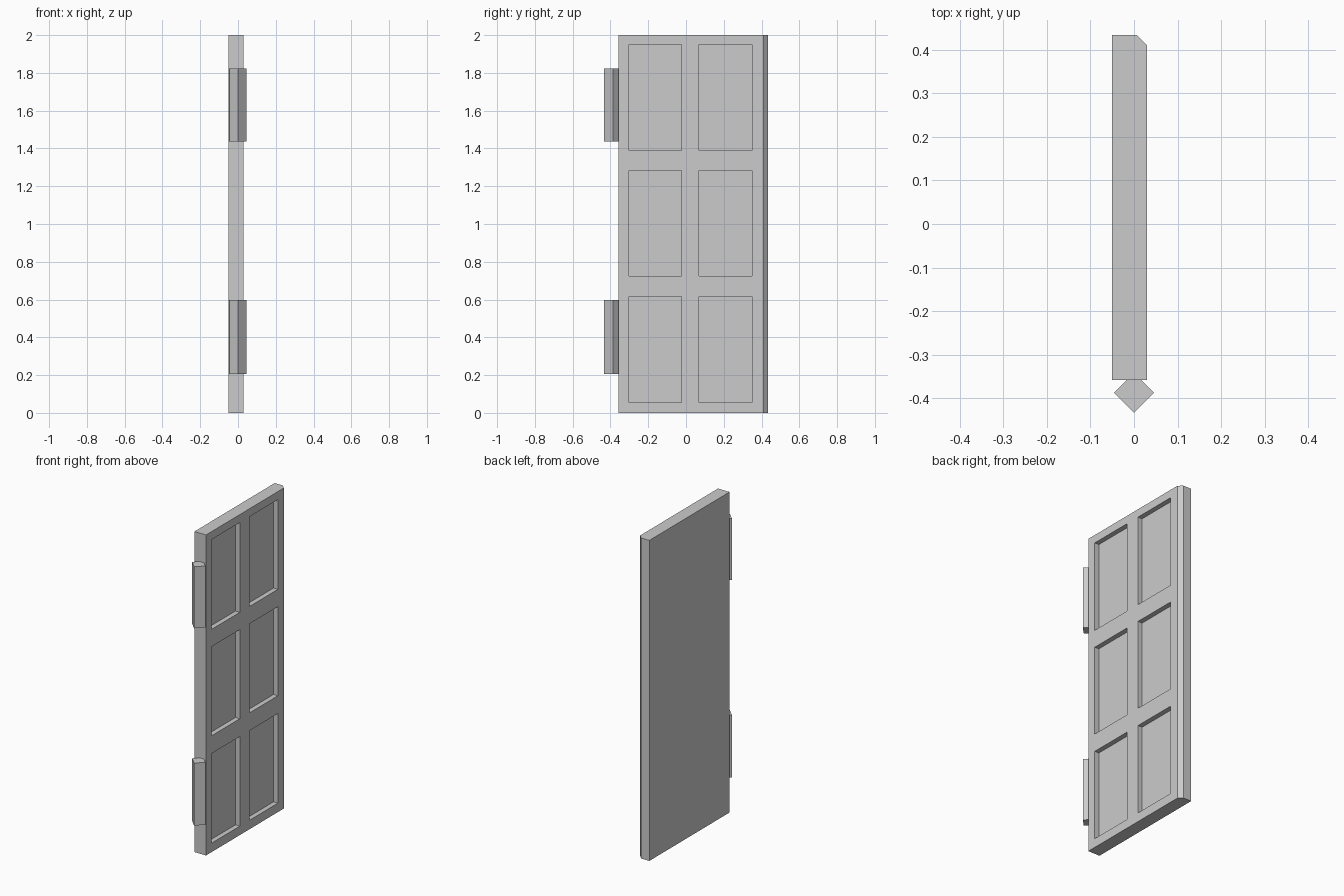
import bpy
import bmesh
from mathutils import Vector

cube = bpy.data.objects.get("Cube")
if cube:
    bpy.data.objects.remove(cube, do_unlink=True)

# One plain grey for the whole model
grey = bpy.data.materials.new("plain grey")
grey.use_nodes = True
colour = (0.6, 0.6, 0.6, 1)
grey.diffuse_color = colour
grey.node_tree.nodes["Principled BSDF"].inputs["Base Color"].default_value = colour


def prism(bm, outline, bottom, top):
    """Extrude an xy outline from bottom to top."""
    base = bm.faces.new([bm.verts.new((x, y, bottom)) for x, y in outline])
    grown = bmesh.ops.extrude_face_region(bm, geom=[base], use_keep_orig=True)
    verts = [v for v in grown["geom"] if isinstance(v, bmesh.types.BMVert)]
    bmesh.ops.translate(bm, verts=verts, vec=(0, 0, top - bottom))
    bmesh.ops.recalc_face_normals(bm, faces=bm.faces)


def finish(bm, name):
    mesh = bpy.data.meshes.new(name)
    bm.to_mesh(mesh)
    bm.free()
    mesh.materials.append(grey)
    obj = bpy.data.objects.new(name, mesh)
    bpy.context.collection.objects.link(obj)
    return obj


# Door slab with one chamfered long edge
BACK, FACE, HINGE_EDGE, FREE_EDGE = -0.05, 0.03, -0.358, 0.433
RECESS = 0.03
bm = bmesh.new()
prism(bm, [(BACK, HINGE_EDGE), (FACE, HINGE_EDGE), (FACE, 0.409),
           (0.006, FREE_EDGE), (BACK, FREE_EDGE)], 0, 2)

# Score the panelled side along the panel borders
columns = [(-0.303, -0.025), (0.07, 0.35)]
rows = [(0.056, 0.615), (0.726, 1.282), (1.39, 1.95)]
cuts = [(Vector((0, y, 0)), Vector((0, 1, 0))) for pair in columns for y in pair]
cuts += [(Vector((0, 0, z)), Vector((0, 0, 1))) for pair in rows for z in pair]
for point, normal in cuts:
    bmesh.ops.bisect_plane(bm, geom=bm.verts[:] + bm.edges[:] + bm.faces[:],
                           plane_co=point, plane_no=normal)


def is_panel(face):
    c = face.calc_center_median()
    return (face.normal.x > 0.99
            and any(a < c.y < b for a, b in columns)
            and any(a < c.z < b for a, b in rows))


# Sink the six panels
bm.normal_update()
panels = [f for f in bm.faces if is_panel(f)]
sunk = bmesh.ops.extrude_face_region(bm, geom=panels)
bmesh.ops.delete(bm, geom=[f for f in panels if f.is_valid], context="FACES_ONLY")
bmesh.ops.translate(bm, vec=(-RECESS, 0, 0),
                    verts=[v for v in sunk["geom"] if isinstance(v, bmesh.types.BMVert)])
bmesh.ops.recalc_face_normals(bm, faces=bm.faces)
finish(bm, "door_panel")

# Diamond-section hinges, partly set into the door edge
r, centre = 0.046, -0.387
diamond = [(r, centre), (0, centre + r), (-r, centre), (0, centre - r)]
for name, bottom, top in [("lower_hinge", 0.207, 0.597), ("upper_hinge", 1.438, 1.822)]:
    bm = bmesh.new()
    prism(bm, diamond, bottom, top)
    finish(bm, name)
